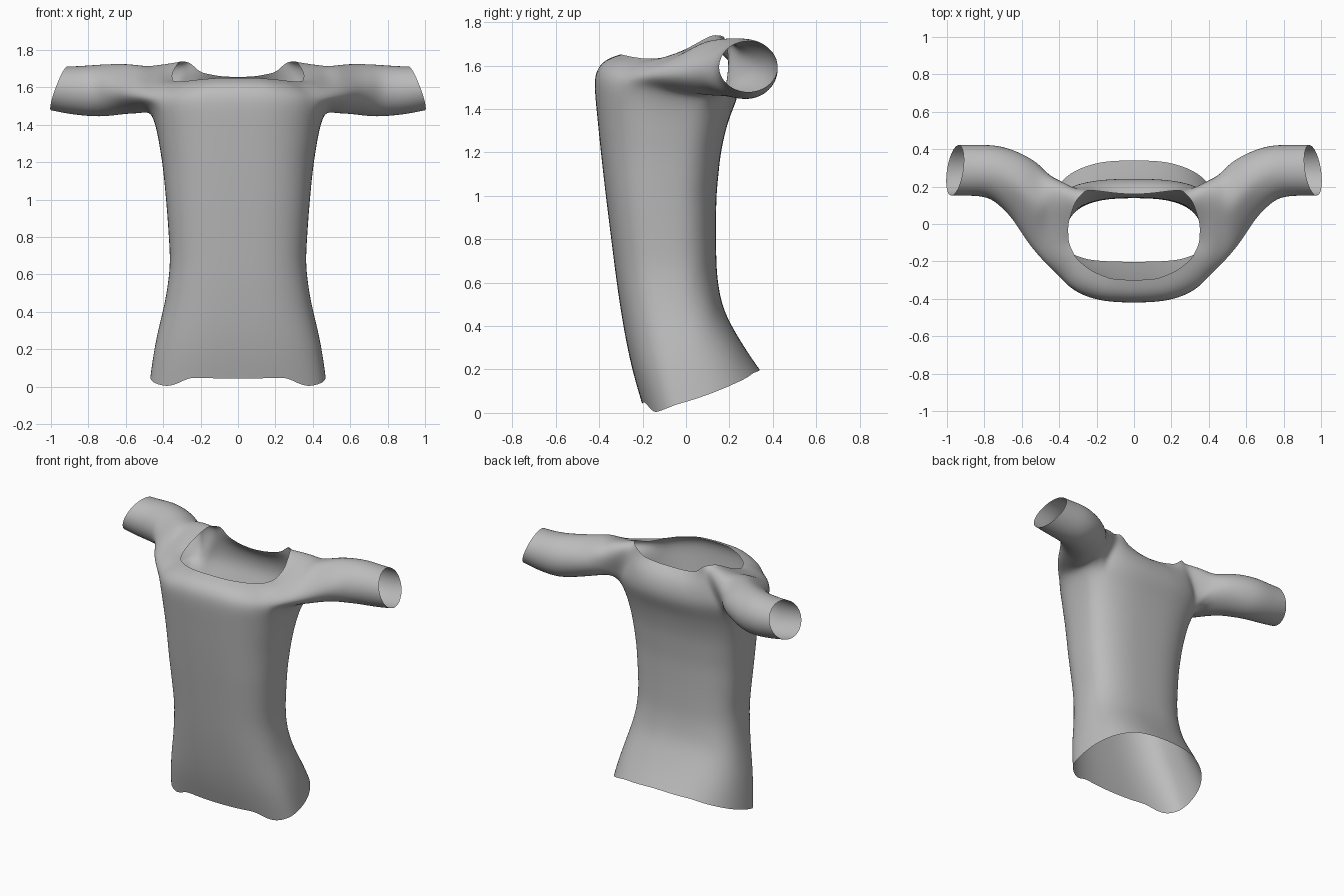
import bpy, bmesh, math
from mathutils import Vector

if "Cube" in bpy.data.objects:
    bpy.data.objects.remove(bpy.data.objects["Cube"])


def table(points, t):
    """Linear interpolation in a short list of (key, value) pairs."""
    if t <= points[0][0]:
        return points[0][1]
    for (a, va), (b, vb) in zip(points, points[1:]):
        if t <= b:
            return va + (vb - va) * (t - a) / (b - a)
    return points[-1][1]


# Torso outline by height: half width, front, back, widest line, back roundness
WIDTH = [(0, .475), (.1, .465), (.25, .44), (.5, .38), (.66, .363), (.8, .37),
         (1.0, .385), (1.2, .405), (1.4, .44), (1.5, .475)]
FRONT = [(0, -.19), (.05, -.205), (.2, -.25), (.4, -.29), (.6, -.32), (.8, -.345),
         (1.0, -.37), (1.2, -.393), (1.4, -.413), (1.5, -.425)]
BACK = [(0, .43), (.2, .34), (.3, .27), (.45, .18), (.6, .143), (.8, .138),
        (1.0, .14), (1.2, .16), (1.35, .193), (1.46, .245)]
MIDDLE = [(0, .01), (.3, -.02), (.6, -.08), (1.0, -.1), (1.3, -.06), (1.5, 0)]
ROUND = [(0, .95), (.3, .9), (.6, .75), (1.0, .7), (1.5, .7)]
# Hem and yoke seam heights, from centre front (0) to centre back (20)
HEM = [(0, .042), (3, .05), (4.4, .006), (5.5, 0), (6, .006), (8, .025), (10, .052),
       (12, .095), (14, .135), (17, .185), (20, .2)]
SEAM = [(0, 1.53), (6, 1.535), (8, 1.51), (10, 1.48), (12, 1.455), (14, 1.48), (20, 1.46)]
# Shoulder edge of the armhole, front to back
SHOULDER = [(.47, -.2, 1.58), (.48, -.1, 1.62), (.48, 0, 1.66), (.47, .08, 1.70),
            (.46, .15, 1.722), (.44, .22, 1.712), (.42, .265, 1.63)]
# Neckline, centre front to centre back
NECK = [(0, -.3, 1.652), (.12, -.295, 1.65), (.23, -.25, 1.64), (.31, -.185, 1.63),
        (.35, -.1, 1.635), (.353, 0, 1.675), (.315, .12, 1.742), (.26, .18, 1.735),
        (.2, .178, 1.68), (.1, .165, 1.66), (0, .158, 1.655)]
# Sleeve rings: x, forward tilt, lower tilt, y, y radius, z, z radius, front pinch
SLEEVE = [(.52, .04, 0, .09, .215, 1.59, .133, .55),
          (.60, .045, 0, .19, .168, 1.594, .138, .35),
          (.68, .03, 0, .245, .158, 1.587, .143, .15),
          (.76, .015, 0, .285, .142, 1.582, .142, 0),
          (.87, .015, .025, .287, .138, 1.585, .132, 0),
          (.957, .02, .044, .287, .138, 1.595, .12, 0)]
N = 20
bm = bmesh.new()


def add(p):
    return bm.verts.new(p)


def torso_point(i, t):
    z = table(HEM, i) * (1 - t) + table(SEAM, i) * t
    a = math.pi * i / N
    c, s = math.cos(a), abs(math.sin(a))
    mid = table(MIDDLE, z)
    x = 0 if i in (0, N) else table(WIDTH, z) * s ** .75
    if c > 0:
        y = mid + (table(FRONT, z) - mid) * c ** .75
    else:
        y = mid + (table(BACK, z) - mid) * (-c) ** table(ROUND, z)
    return (x, y, z)


def skin(rows, closed=False):
    """Quads between successive rows of vertices."""
    for lo, hi in zip(rows, rows[1:]):
        n = len(lo)
        for i in range(n if closed else n - 1):
            j = (i + 1) % n
            bm.faces.new((lo[i], lo[j], hi[j], hi[i]))


# Torso, hem to yoke seam
rows = 14
torso = [[add(torso_point(i, r / rows)) for i in range(N + 1)] for r in range(rows + 1)]
skin(torso)

# Yoke, from seam and armhole edge up to the neckline
seam = torso[-1]
shoulder = [add(p) for p in SHOULDER]
outer = seam[:7] + shoulder + seam[14:]
neck = []
for i in range(N + 1):
    k = min(i // 2, len(NECK) - 2)
    neck.append(Vector(NECK[k]).lerp(Vector(NECK[k + 1]), i / 2 - k))
yoke = [outer]
for t in (.33, .67):
    row = []
    for i, v in enumerate(outer):
        p = v.co.lerp(neck[i], t)
        bulge = .025 * abs(math.cos(math.pi * i / N))
        side = -1 if i < 10 else 1
        row.append(add(p + Vector((0, side * bulge, bulge * .8))))
    yoke.append(row)
yoke.append([add(p) for p in neck])
skin(yoke)

# Sleeve, from armhole to cuff
sleeve = [seam[6:15] + shoulder[::-1]]
for x, tilt, low, y, ry, z, rz, pinch in SLEEVE:
    ring = []
    for j in range(16):
        a = 2 * math.pi * j / 16
        c, s = math.cos(a), math.sin(a)
        front = pinch * max(0, c)
        ring.append(add((x + tilt * c + low * s, y - ry * c,
                         z - .06 * front - rz * s * (1 - front))))
    sleeve.append(ring)
skin(sleeve, closed=True)

for f in bm.faces:
    f.smooth = True
mesh = bpy.data.meshes.new("shirt")
bm.to_mesh(mesh)
bm.free()
shirt = bpy.data.objects.new("shirt", mesh)
bpy.context.collection.objects.link(shirt)

# Mirrored left half and smooth cloth surface
mirror = shirt.modifiers.new("mirror", 'MIRROR')
mirror.use_clip = True
mirror.merge_threshold = .001
smooth = shirt.modifiers.new("smooth", 'SUBSURF')
smooth.levels = smooth.render_levels = 2

cloth = bpy.data.materials.new("grey cloth")
cloth.diffuse_color = (.5, .5, .5, 1)
cloth.use_nodes = True
cloth.node_tree.nodes["Principled BSDF"].inputs["Base Color"].default_value = cloth.diffuse_color
mesh.materials.append(cloth)
